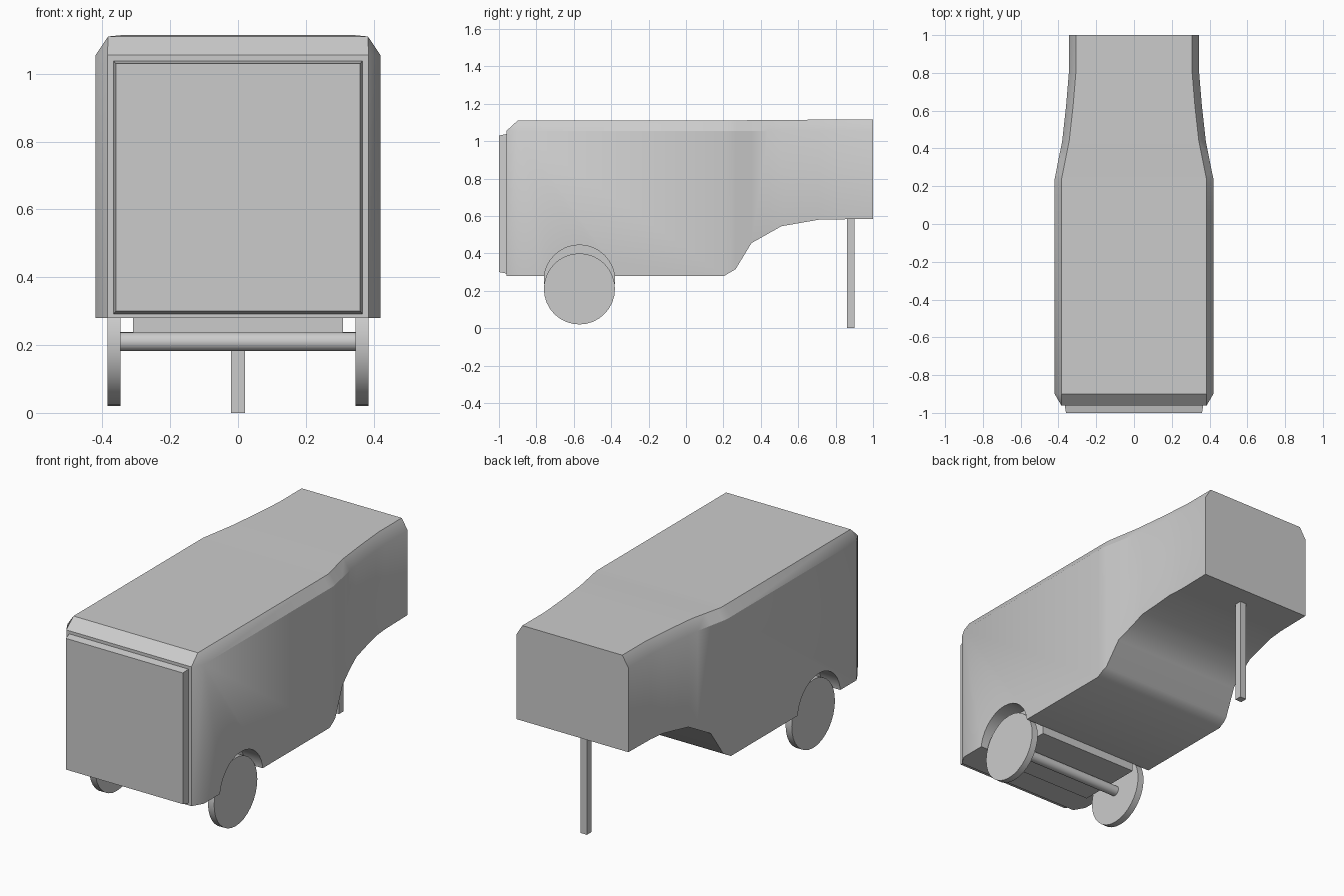
import bpy, bmesh, math

if "Cube" in bpy.data.objects:
    bpy.data.objects.remove(bpy.data.objects["Cube"])


def link(name, bm, smooth=None):
    bmesh.ops.recalc_face_normals(bm, faces=bm.faces)
    me = bpy.data.meshes.new(name)
    bm.to_mesh(me)
    bm.free()
    ob = bpy.data.objects.new(name, me)
    bpy.context.collection.objects.link(ob)
    if smooth:
        activate(ob)
        bpy.ops.object.shade_smooth_by_angle(angle=math.radians(smooth))
    return ob


def activate(ob):
    bpy.ops.object.select_all(action='DESELECT')
    ob.select_set(True)
    bpy.context.view_layer.objects.active = ob


def loft(name, rings, smooth=None):
    """Skin equal-length rings of points and cap both ends."""
    bm = bmesh.new()
    vs = [[bm.verts.new(p) for p in r] for r in rings]
    n = len(vs[0])
    for a, b in zip(vs, vs[1:]):
        for i in range(n):
            j = (i + 1) % n
            bm.faces.new((a[i], a[j], b[j], b[i]))
    bm.faces.new(vs[0])
    bm.faces.new(vs[-1])
    bmesh.ops.remove_doubles(bm, verts=bm.verts, dist=1e-5)
    return link(name, bm, smooth)


def rect(hx, y, z0, z1):
    return [(-hx, y, z0), (hx, y, z0), (hx, y, z1), (-hx, y, z1)]


def box(name, hx, y0, y1, z0, z1):
    return loft(name, [rect(hx, y0, z0, z1), rect(hx, y1, z0, z1)])


def cylinder(name, x0, x1, y, z, r, n=32):
    ring = [(y + r * math.cos(2 * math.pi * i / n), z + r * math.sin(2 * math.pi * i / n))
            for i in range(n)]
    return loft(name, [[(x, *p) for p in ring] for x in (x0, x1)], 30)


def lerp(table, y):
    for (y0, v0), (y1, v1) in zip(table, table[1:]):
        if y <= y1:
            return v0 + (v1 - v0) * max(0, y - y0) / (y1 - y0)
    return table[-1][1]


# body shell: cross-sections along y, tapering to a raised nose
WIDTH = [(-0.9, .42), (.24, .42), (.44, .38), (.62, .36), (.8, .345), (1, .345)]
BOTTOM = [(-0.9, .28), (.205, .28), (.265, .315), (.35, .455), (.51, .545), (.71, .58), (1, .585)]
ROOF = [(-0.9, 1.11), (.24, 1.11), (.44, 1.114), (1, 1.115)]
stations = sorted({y for t in (WIDTH, BOTTOM) for y, _ in t})


def section(w, y, zb, zs, zt, inset):
    half = [(w, y, zb), (w, y, zs), (w - inset, y, zt)]
    return half + [(-x, yy, z) for x, yy, z in reversed(half)]


rings = [section(.385, -.96, .28, 1.055, 1.055, 0)]
rings += [section(lerp(WIDTH, y), y, lerp(BOTTOM, y), 1.055, lerp(ROOF, y), .037) for y in stations]
body = loft("trailer_body", rings)

# wheel wells cut into both sides
for s in (-1, 1):
    cutter = cylinder("well_cutter", s * .31, s * .6, -.57, .255, .19)
    cutter.hide_render = True
    activate(body)
    mod = body.modifiers.new("well", 'BOOLEAN')
    mod.operation = 'DIFFERENCE'
    mod.solver = 'EXACT'
    mod.object = cutter
    bpy.ops.object.modifier_apply(modifier=mod.name)
    bpy.data.objects.remove(cutter)
activate(body)
bpy.ops.object.shade_smooth_by_angle(angle=math.radians(32))

# door panel with slightly tapered edges
loft("door_panel", [rect(.36, -1, .30, 1.03), rect(.367, -.96, .292, 1.038)])

# running gear
box("axle_mount", .31, -.76, -.38, .235, .285)
cylinder("axle", -.35, .35, -.57, .21, .028, 20)
for side, s in (("left", -1), ("right", 1)):
    cylinder("wheel_" + side, s * .347, s * .385, -.57, .21, .19)

# support leg under the nose
box("support_leg", .02, .86, .90, 0, .59)
